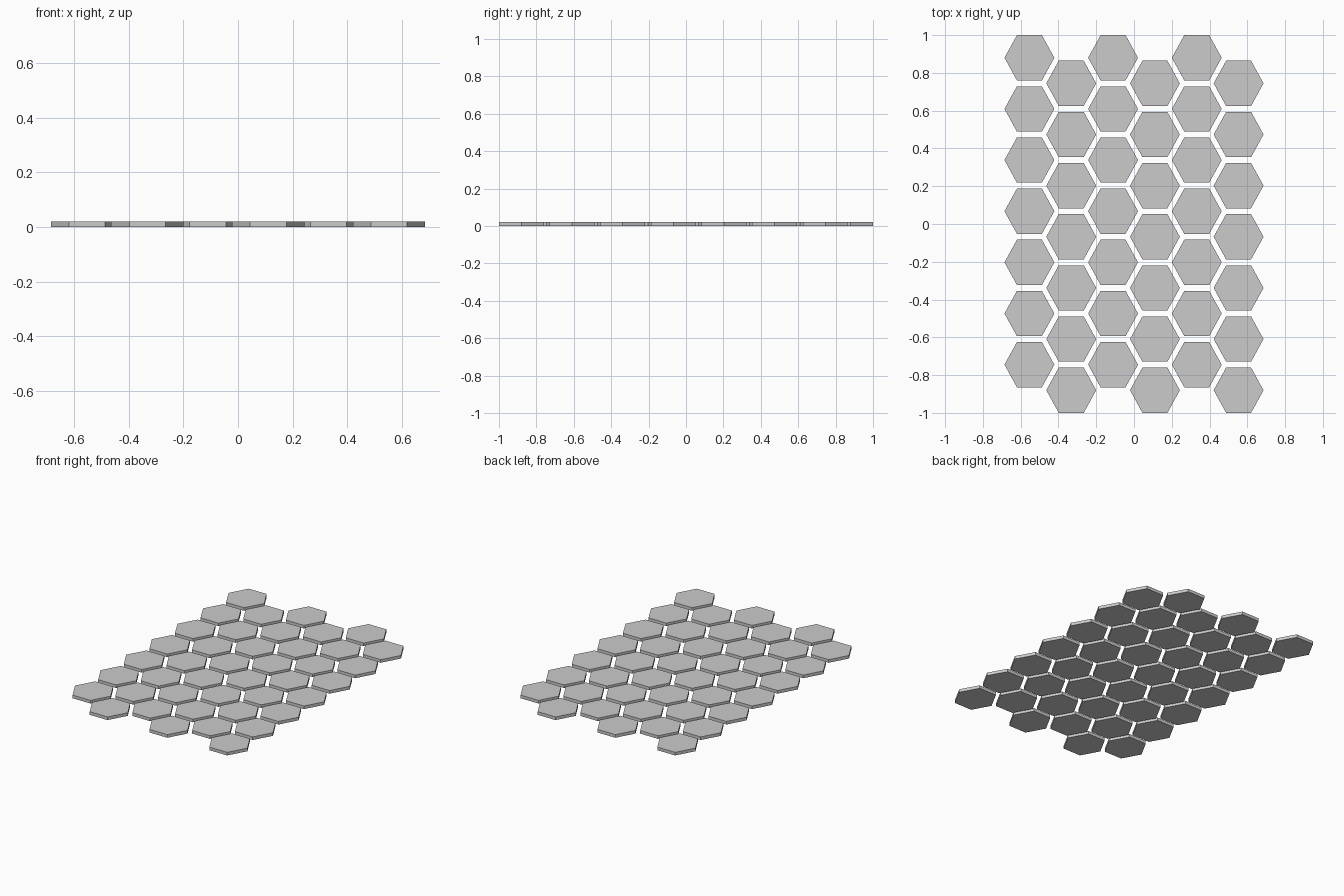
import bpy
import bmesh
from math import cos, sin, pi

if "Cube" in bpy.data.objects:
    bpy.data.objects.remove(bpy.data.objects["Cube"])

COLS, ROWS = 6, 7
HALF_W, HALF_H, THICK = 0.132, 0.12, 0.021   # tile half width, half depth, height
DX = 0.2215                                  # column spacing
DY = (2 - 2 * HALF_H) / (ROWS - 0.5)         # row spacing, odd columns drop half a row

# One flat-topped hexagonal slab shared by every tile
bm = bmesh.new()
ry = HALF_H / sin(pi / 3)
base = bm.faces.new([bm.verts.new((HALF_W * cos(i * pi / 3), ry * sin(i * pi / 3), 0))
                     for i in range(6)])
top = bmesh.ops.extrude_face_region(bm, geom=[base], use_keep_orig=True)["geom"]
bmesh.ops.translate(bm, vec=(0, 0, THICK),
                    verts=[g for g in top if isinstance(g, bmesh.types.BMVert)])
bmesh.ops.recalc_face_normals(bm, faces=bm.faces)
mesh = bpy.data.meshes.new("hex_tile")
bm.to_mesh(mesh)
bm.free()

# Staggered columns of tiles
for c in range(COLS):
    for r in range(ROWS):
        tile = bpy.data.objects.new(f"hex_tile_{c + 1}_{r + 1}", mesh)
        tile.location = ((c - (COLS - 1) / 2) * DX,
                         1 - HALF_H - (r + 0.5 * (c % 2)) * DY, 0)
        bpy.context.collection.objects.link(tile)
